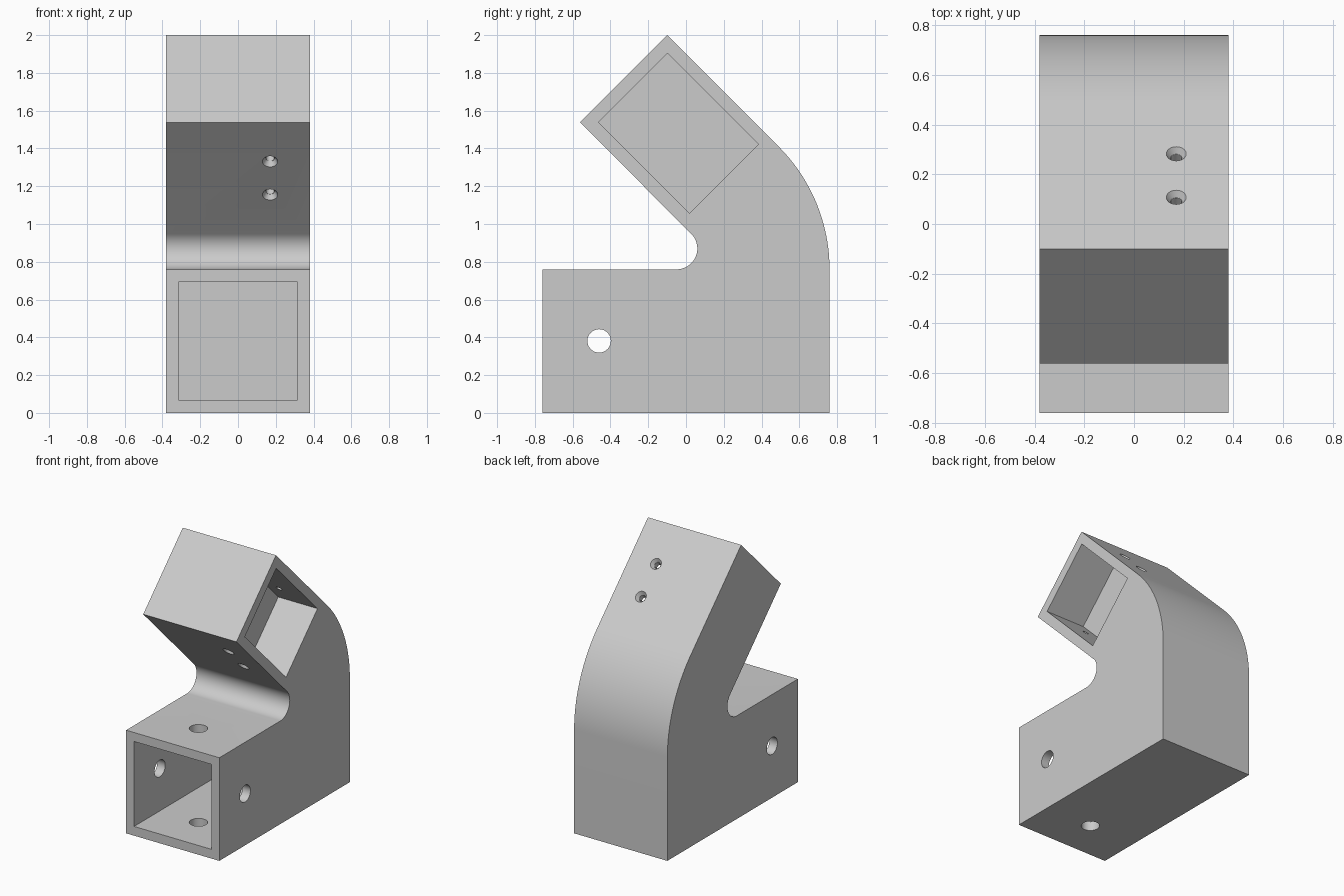
import bpy
import bmesh
from math import radians, sin, cos, pi
from mathutils import Vector

default = bpy.data.objects.get("Cube")
if default:
    bpy.data.objects.remove(default, do_unlink=True)

HALF = 0.38                 # half width of the bracket
TILT = radians(-45)         # lean of the upper arm
UP = Vector((0, sin(-TILT), cos(TILT)))     # normal of the arm's outer face


def arc(cy, cz, r, start, end, steps):
    """Points of an arc in the side plane, angles in degrees."""
    angles = [radians(start + (end - start) * i / steps) for i in range(steps + 1)]
    return [(cy + r * cos(a), cz + r * sin(a)) for a in angles]


def cut(body, cutter):
    """Subtract the cutter from the body, then delete it."""
    cutter.hide_render = True
    mod = body.modifiers.new("cut", "BOOLEAN")
    mod.operation = "DIFFERENCE"
    mod.solver = "EXACT"
    mod.object = cutter
    bpy.context.view_layer.objects.active = body
    bpy.ops.object.modifier_apply(modifier=mod.name)
    bpy.data.objects.remove(cutter, do_unlink=True)


def box(center, size, rot=(0, 0, 0)):
    bpy.ops.mesh.primitive_cube_add(size=1, location=center, rotation=rot)
    ob = bpy.context.object
    ob.scale = size
    bpy.context.view_layer.update()
    return ob


def cone(center, r1, r2, depth, rot=(0, 0, 0)):
    bpy.ops.mesh.primitive_cone_add(vertices=32, radius1=r1, radius2=r2,
                                    depth=depth, location=center, rotation=rot)
    return bpy.context.object


# Side profile: base block, rounded back, leaning arm, filleted notch
profile = [(-0.76, 0), (0.76, 0)]
profile += arc(-0.158, 0.76, 0.918, 0, 45, 32)
profile += [(-0.10, 2.0), (-0.561, 1.538)]
profile += arc(-0.05, 0.87, 0.11, 45, -90, 24)
profile += [(-0.76, 0.76)]

bm = bmesh.new()
face = bm.faces.new([bm.verts.new((-HALF, y, z)) for y, z in profile])
swept = bmesh.ops.extrude_face_region(bm, geom=[face])["geom"]
bmesh.ops.translate(bm, vec=(2 * HALF, 0, 0),
                    verts=[v for v in swept if isinstance(v, bmesh.types.BMVert)])
bmesh.ops.recalc_face_normals(bm, faces=bm.faces)
mesh = bpy.data.meshes.new("angled_bracket")
bm.to_mesh(mesh)
bm.free()
bracket = bpy.data.objects.new("angled_bracket", mesh)
bpy.context.collection.objects.link(bracket)

# Square socket in the front of the base
cut(bracket, box((0, -0.06, 0.381), (0.63, 1.5, 0.626)))

# Blind pocket in the left side of the arm
cut(bracket, box((0.31, -0.04, 1.48), (0.5, 0.68, 0.517), (TILT, 0, 0)))

# Cross holes through the socket walls, sideways and vertical
for rot in ((0, pi / 2, 0), (0, 0, 0)):
    cut(bracket, cone((0, -0.46, 0.381), 0.062, 0.062, 1.2, rot))

# Screw holes through the arm, countersunk on both faces
for offset in (-1.335, -1.685):
    mid = Vector((0.17, (1.4385 + offset) / 2, (1.4385 - offset) / 2))
    cut(bracket, cone(mid, 0.022, 0.022, 0.9, (TILT, 0, 0)))
    for side in (1, -1):
        radii = (0.023, 0.047) if side > 0 else (0.047, 0.023)
        cut(bracket, cone(mid + UP * side * 0.319, *radii, 0.035, (TILT, 0, 0)))

# Smooth the curves, keep the corners sharp
bpy.ops.object.select_all(action="DESELECT")
bracket.select_set(True)
bpy.context.view_layer.objects.active = bracket
bpy.ops.object.shade_smooth_by_angle(angle=radians(25))
